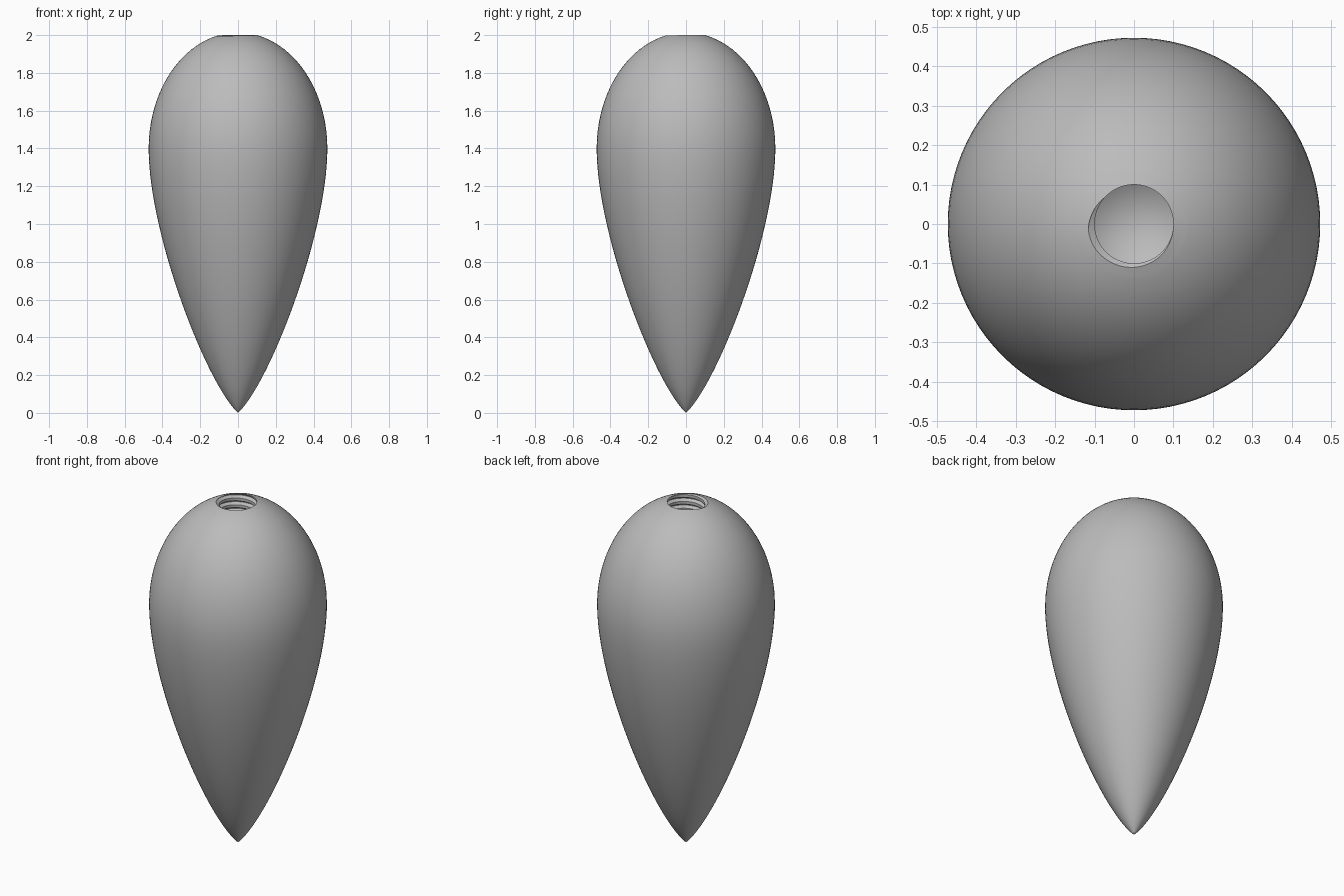
import bpy
import bmesh
from math import sin, cos, pi, sqrt, floor, radians

if "Cube" in bpy.data.objects:
    bpy.data.objects.remove(bpy.data.objects["Cube"], do_unlink=True)

SEGMENTS = 96
RADIUS, WAIST, TOP = 0.473, 1.4, 2.0          # widest radius and its height
BORE, DEPTH, PITCH = 0.1, 0.017, 0.04         # threaded hole
FLOOR, DRILL_TIP = 1.6, 1.54
DOME = (TOP - WAIST) / sqrt(1 - (BORE / RADIUS) ** 2)
START = radians(245)                          # where the thread runs out

grey = bpy.data.materials.new("plain grey")
grey.use_nodes = True
grey.diffuse_color = (0.5, 0.5, 0.5, 1)
grey.node_tree.nodes["Principled BSDF"].inputs["Base Color"].default_value = (0.5, 0.5, 0.5, 1)


def dome_height(r):
    return WAIST + DOME * sqrt(1 - (r / RADIUS) ** 2)


def thread_radius(z, a):
    """Helical V groove cut into the bore, fading out at the floor."""
    u = (z - TOP) / PITCH - (a - START) / (2 * pi) + 0.3
    u -= floor(u)
    cut = min(1, max(0, (0.3 - abs(u - 0.3)) / 0.27))
    return BORE + DEPTH * cut * min(1, max(0, (z - FLOOR) / PITCH))


def rim(a):
    """Radius and height where the thread breaks through the dome."""
    r = BORE
    for _ in range(25):
        r = thread_radius(dome_height(r), a)
    return r, dome_height(r)


def revolve(name, column, inward=False):
    """Skin the (radius, height) columns given for each angle."""
    bm = bmesh.new()
    columns = []
    for i in range(SEGMENTS + 1):
        a = 2 * pi * i / SEGMENTS
        columns.append([bm.verts.new((r * cos(a), r * sin(a), z)) for r, z in column(a)])
    for left, right in zip(columns, columns[1:]):
        for k in range(len(left) - 1):
            quad = [left[k], right[k], right[k + 1], left[k + 1]]
            bm.faces.new(quad[::-1] if inward else quad)
    bmesh.ops.remove_doubles(bm, verts=bm.verts, dist=0.00002)
    mesh = bpy.data.meshes.new(name)
    bm.to_mesh(mesh)
    bm.free()
    mesh.materials.append(grey)
    obj = bpy.data.objects.new(name, mesh)
    bpy.context.collection.objects.link(obj)
    bpy.ops.object.select_all(action="DESELECT")
    obj.select_set(True)
    bpy.context.view_layer.objects.active = obj
    bpy.ops.object.shade_smooth_by_angle(angle=radians(35))


# Body: tapering curve from the tip to the waist, then an elliptical dome
def bezier(t, p):
    return (1 - t) ** 3 * p[0] + 3 * (1 - t) ** 2 * t * p[1] + 3 * (1 - t) * t * t * p[2] + t ** 3 * p[3]


taper = [(bezier(k / 40, (0, 0.17, RADIUS, RADIUS)),
          bezier(k / 40, (0, 0.16, 0.95, WAIST))) for k in range(41)]
dome_end = sqrt(1 - (0.13 / RADIUS) ** 2)
dome = []
for k in range(1, 25):
    s = sin(pi / 2 * k / 26)
    r = RADIUS * sqrt(1 - s * s)
    if r > 0.14:
        dome.append((r, dome_height(r)))
dome.append((0.13, WAIST + DOME * dome_end))
revolve("teardrop_body", lambda a: taper + dome + [rim(a)])


# Threaded hole: rows follow the helix, clamped between floor and rim
def hole_column(a):
    rim_r, rim_z = rim(a)
    points = [(0, DRILL_TIP), (BORE, FLOOR)]
    for turn in range(-13, 4):
        for step in (0, 0.27, 0.33, 0.6):
            z = TOP + PITCH * (turn + step - 0.3 + (a - START) / (2 * pi))
            if z >= rim_z:
                points.append((rim_r, rim_z))
            elif z <= FLOOR:
                points.append((BORE, FLOOR))
            else:
                points.append((thread_radius(z, a), z))
    return points


revolve("threaded_hole", hole_column, inward=True)
